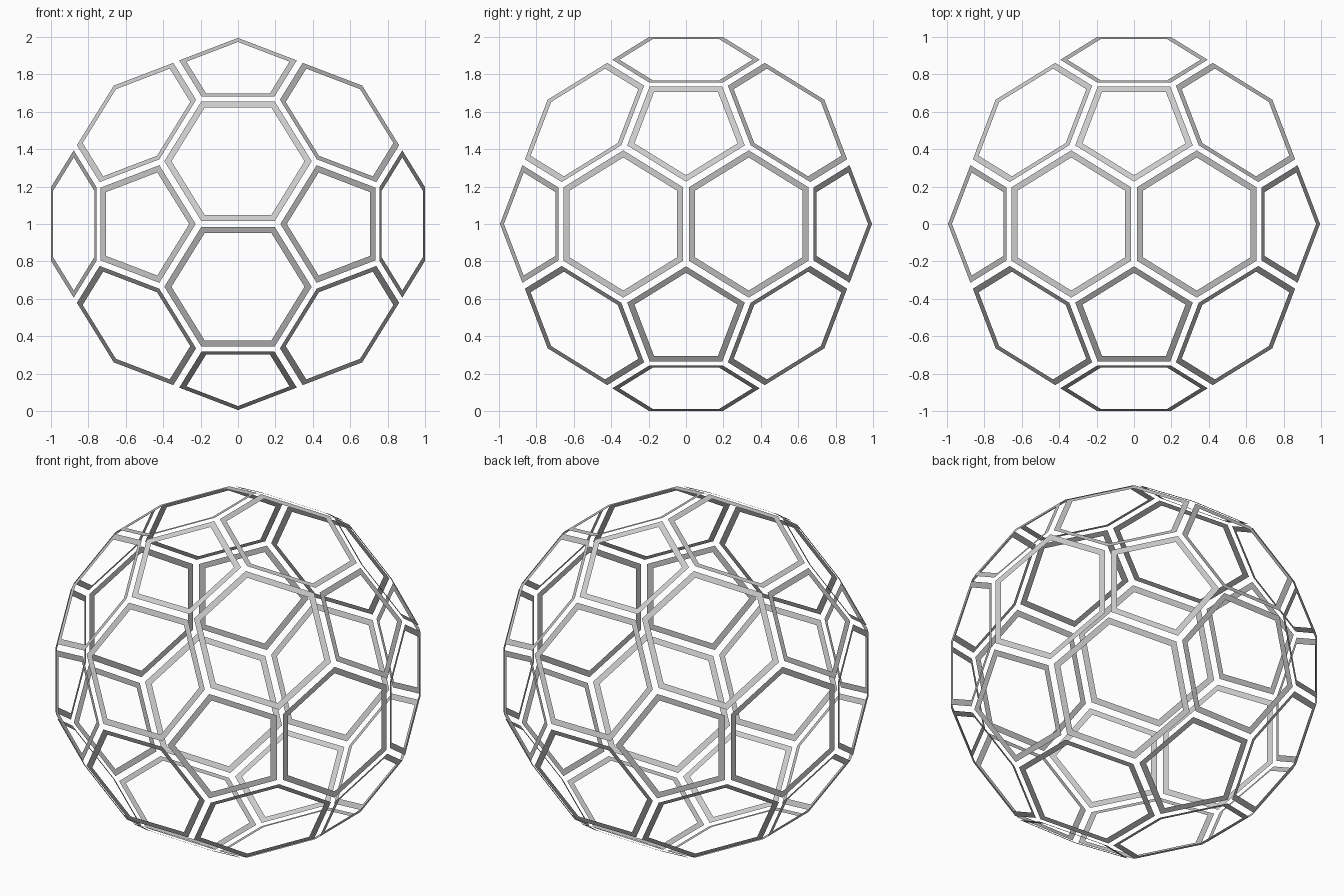
import bpy, bmesh, math
from itertools import product

if "Cube" in bpy.data.objects:
    bpy.data.objects.remove(bpy.data.objects["Cube"])

PHI = (1 + math.sqrt(5)) / 2
GAP = 0.018      # inset of every panel from the shared edges
WIDTH = 0.033    # width of each flat frame
TILT = math.radians(20.905)
S = (1 + GAP * math.sin(TILT)) / (3 * PHI)


def ball_points():
    """Corner points of a 12-pentagon, 20-hexagon ball."""
    pts = set()
    for base in ((0, 1, 3 * PHI), (1, 2 + PHI, 2 * PHI), (PHI, 2, 2 * PHI + 1)):
        for sg in product((1, -1), repeat=3):
            p = [b * s if b else 0.0 for b, s in zip(base, sg)]
            for k in range(3):
                pts.add((p[k], p[(k + 1) % 3], p[(k + 2) % 3]))
    return pts


def frames(name, sides):
    """Flat open frames for all panels with the given number of sides."""
    bm = bmesh.new()
    for x, y, z in ball_points():
        bm.verts.new((x * S, y * S, z * S + 1))
    bmesh.ops.convex_hull(bm, input=bm.verts[:])
    bmesh.ops.dissolve_limit(bm, angle_limit=math.radians(2),
                             verts=bm.verts[:], edges=bm.edges[:])
    bmesh.ops.recalc_face_normals(bm, faces=bm.faces[:])
    other = [f for f in bm.faces if len(f.verts) != sides]
    bmesh.ops.delete(bm, geom=other, context='FACES')
    panels = bm.faces[:]
    # gap strip removed, then frame strip kept and centre opened
    gap = bmesh.ops.inset_individual(bm, faces=panels, thickness=GAP,
                                     use_even_offset=True)['faces']
    bmesh.ops.delete(bm, geom=gap, context='FACES')
    panels = bm.faces[:]
    bmesh.ops.inset_individual(bm, faces=panels, thickness=WIDTH,
                               use_even_offset=True)
    bmesh.ops.delete(bm, geom=[f for f in bm.faces if len(f.verts) == sides],
                     context='FACES_ONLY')
    me = bpy.data.meshes.new(name)
    bm.to_mesh(me)
    bm.free()
    # drop the leftover loose inner edges' influence: keep face geometry only
    ob = bpy.data.objects.new(name, me)
    bpy.context.collection.objects.link(ob)


frames("hexagon_frames", 6)
frames("pentagon_frames", 5)
